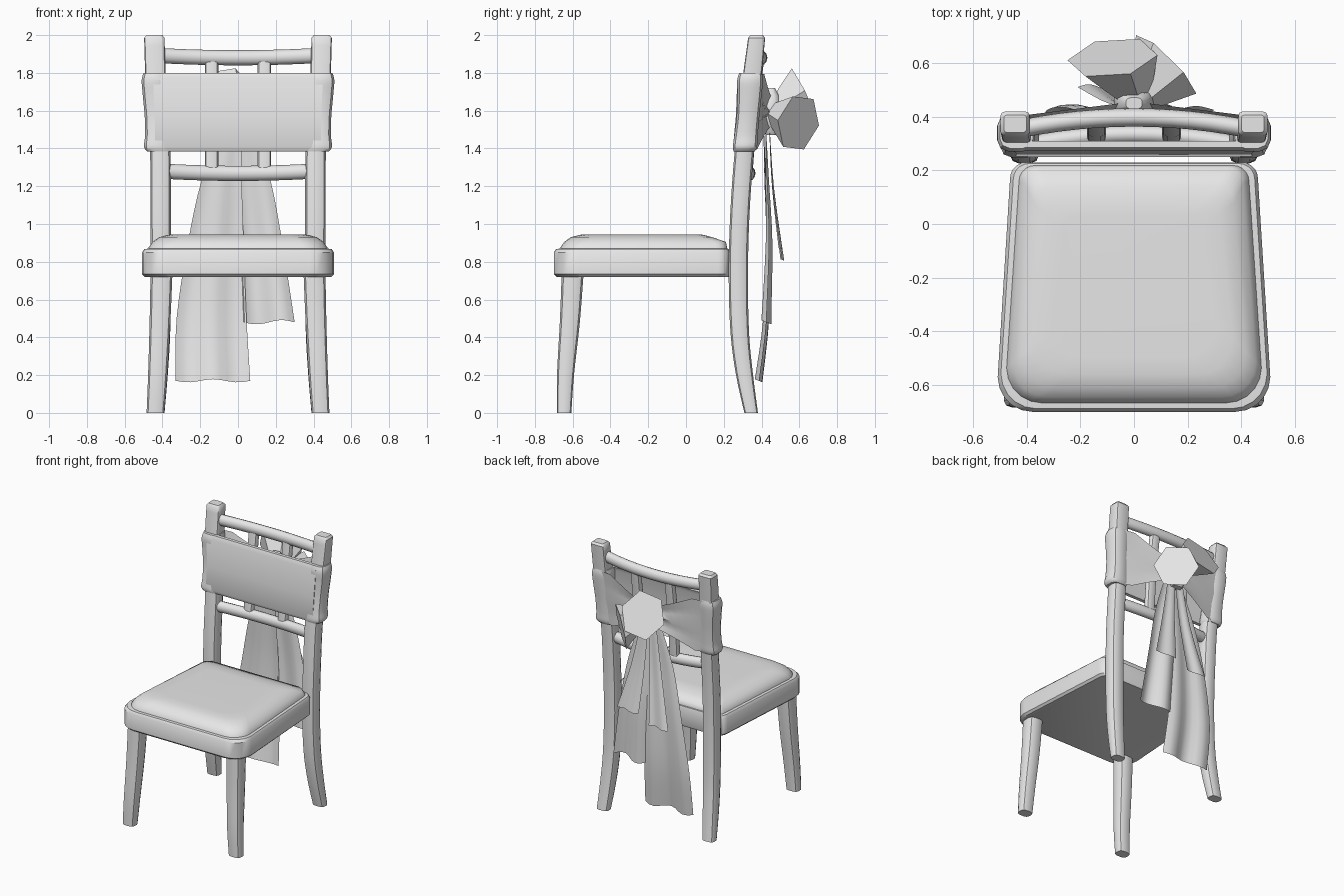
import bpy, math
from mathutils import Vector

if "Cube" in bpy.data.objects:
    bpy.data.objects.remove(bpy.data.objects["Cube"])

grey = bpy.data.materials.new("soft_grey")
grey.diffuse_color = (0.8, 0.8, 0.8, 1)
grey.use_nodes = True
grey.node_tree.nodes["Principled BSDF"].inputs["Base Color"].default_value = grey.diffuse_color


def add_mesh(name, verts, faces, angle=40):
    me = bpy.data.meshes.new(name)
    me.from_pydata([tuple(v) for v in verts], [], faces)
    me.materials.append(grey)
    ob = bpy.data.objects.new(name, me)
    bpy.context.collection.objects.link(ob)
    bpy.ops.object.select_all(action='DESELECT')
    ob.select_set(True)
    bpy.context.view_layer.objects.active = ob
    bpy.ops.object.mode_set(mode='EDIT')
    bpy.ops.mesh.select_all(action='SELECT')
    bpy.ops.mesh.normals_make_consistent(inside=False)
    bpy.ops.object.mode_set(mode='OBJECT')
    bpy.ops.object.shade_smooth_by_angle(angle=math.radians(angle))
    return ob


def loft(name, rings, angle=40, caps=True):
    """Skin a list of closed rings that share one point count."""
    n = len(rings[0])
    verts = [p for r in rings for p in r]
    faces = [(i * n + j, i * n + (j + 1) % n, (i + 1) * n + (j + 1) % n, (i + 1) * n + j)
             for i in range(len(rings) - 1) for j in range(n)]
    if caps:
        faces += [tuple(range(n)), tuple(range(len(verts) - n, len(verts)))]
    return add_mesh(name, verts, faces, angle)


def soft_square(x, y, z, hx, hy, r=0.45):
    """Square section with rounded corners."""
    pts = []
    for k, (sx, sy) in enumerate([(1, 1), (-1, 1), (-1, -1), (1, -1)]):
        for a in (0, 45, 90):
            t = math.radians(a + 90 * k)
            pts.append((x + hx * (sx * (1 - r) + r * math.cos(t)),
                        y + hy * (sy * (1 - r) + r * math.sin(t)), z))
    return pts


def spline(rows, steps=4):
    """Catmull-Rom interpolation of rows of numbers."""
    out = []
    for i in range(len(rows) - 1):
        p = [rows[max(0, min(len(rows) - 1, i + k))] for k in (-1, 0, 1, 2)]
        for s in range(steps):
            t = s / steps
            out.append([0.5 * (2 * b + (c - a) * t + (2 * a - 5 * b + 4 * c - d) * t * t
                               + (3 * b - a - 3 * c + d) * t ** 3) for a, b, c, d in zip(*p)])
    return out + [list(rows[-1])]


def ribbon(name, rows, folds=2, depth=0.015, cols=10):
    """Cloth strip; each row is left x, right x, y, z."""
    pts = spline(rows)
    verts = []
    for i, (xl, xr, y, z) in enumerate(pts):
        for j in range(cols + 1):
            u = j / cols
            w = math.sin(u * math.pi * 2 * folds) * depth * i / len(pts)
            verts.append((xl + (xr - xl) * u, y + w, z - w * 0.4))
    m = cols + 1
    faces = [(i * m + j, i * m + j + 1, (i + 1) * m + j + 1, (i + 1) * m + j)
             for i in range(len(pts) - 1) for j in range(cols)]
    return add_mesh(name, verts, faces)


# Seat outline: wider at the front, rounded corners
def seat_ring(z, inset):
    pts = []
    corners = [(0.462, 0.23, 0.06, 0), (-0.462, 0.23, 0.06, 90),
               (-0.508, -0.70, 0.13, 180), (0.508, -0.70, 0.13, 270)]
    for x, y, r, start in corners:
        sx, sy = math.copysign(1, x), math.copysign(1, y)
        by = inset * (0.35 if sy > 0 and inset < 0.06 else 1)
        cx, cy = x - sx * (r + inset), y - sy * (r + by)
        for k in range(6):
            a = math.radians(start + 18 * k)
            pts.append((cx + r * math.cos(a), cy + r * math.sin(a), z))
    return pts


loft("seat_frame", [seat_ring(z, i) for z, i in
     [(0.72, 0.015), (0.735, 0), (0.85, 0), (0.868, 0.012), (0.87, 0.04)]])
loft("seat_cushion", [seat_ring(z, i) for z, i in
     [(0.86, 0.032), (0.875, 0.034), (0.905, 0.055), (0.93, 0.09), (0.943, 0.14), (0.945, 0.2)]], 60)

# Posts, legs and band wraps for both sides: x, y, z, half width, half depth
post = [(0.435, 0.345, 0, 0.046, 0.036), (0.422, 0.31, 0.2, 0.05, 0.045),
        (0.412, 0.285, 0.42, 0.053, 0.049), (0.408, 0.277, 0.72, 0.054, 0.051),
        (0.41, 0.285, 1.05, 0.054, 0.051), (0.412, 0.31, 1.4, 0.054, 0.051),
        (0.435, 0.347, 1.75, 0.054, 0.05), (0.443, 0.374, 1.985, 0.054, 0.045)]
front = [(0.437, -0.645, 0, 0.047, 0.038), (0.425, -0.638, 0.2, 0.051, 0.045),
         (0.413, -0.615, 0.48, 0.055, 0.053), (0.405, -0.60, 0.74, 0.058, 0.058)]
wrap = [(0.42, 0.308, 1.385, 0.062, 0.056), (0.426, 0.312, 1.41, 0.072, 0.064),
        (0.426, 0.318, 1.47, 0.066, 0.062), (0.43, 0.328, 1.57, 0.064, 0.06),
        (0.438, 0.336, 1.68, 0.066, 0.064), (0.44, 0.339, 1.76, 0.07, 0.068),
        (0.438, 0.342, 1.80, 0.062, 0.06)]
for side, s in (("left", -1), ("right", 1)):
    for part, path in (("back_post", post), ("front_leg", front), ("band_wrap", wrap)):
        rings = [soft_square(s * x, y, z, hx, hy, 0.6 if part != "back_post" or z < 1.6 else 0.3)
                 for x, y, z, hx, hy in spline(path)]
        if part == "back_post":
            x, y, z, hx, hy = path[-1]
            rings.append(soft_square(s * x, y, 2.0, hx - 0.012, hy - 0.012, 0.3))
        loft(side + "_" + part, rings)


# Bowed cross rails
def rail(name, z, y_end, bow, half_len):
    rings = []
    for k in range(13):
        x = half_len * (k / 6 - 1)
        c = 1 - (x / half_len) ** 2
        rings.append([(x, y_end + bow * c + 0.034 * math.cos(t), z - 0.012 * c + 0.04 * math.sin(t))
                      for t in [math.tau * a / 12 for a in range(12)]])
    loft(name, rings)


rail("top_rail", 1.892, 0.355, 0.042, 0.42)
rail("lower_rail", 1.28, 0.292, 0.042, 0.40)

# Two upright spindles between the rails
for side, s in (("left", -1), ("right", 1)):
    loft(side + "_spindle", [soft_square(s * 0.14, y, z, 0.036, 0.024, 0.6)
                             for y, z in ((0.328, 1.26), (0.35, 1.56), (0.39, 1.87))])

# Cloth panel stretched over the front of the posts
loft("front_band", [[(x, y, z) for x, y in ((-w, f), (w, f), (w, f + 0.025), (-w, f + 0.025))]
     for z, w, f in [(1.385, 0.43, 0.262), (1.41, 0.44, 0.249), (1.57, 0.44, 0.264),
                     (1.77, 0.45, 0.272), (1.80, 0.44, 0.285)]])

# Cloth wings gathered from the wraps to the knot
for side, s in (("left", -1), ("right", 1)):
    verts, cols, rows = [], 8, 6
    for i in range(cols + 1):
        u = i / cols
        half = 0.19 * (1 - u) ** 1.3 + 0.07
        for j in range(rows + 1):
            v = j / rows * 2 - 1
            y = 0.375 + 0.07 * u + 0.025 * v * (1 - u) + 0.015 * math.cos(v * 7) * u
            verts.append((s * 0.45 * (1 - u), y, 1.595 + v * min(half, 0.2)))
    m = rows + 1
    add_mesh(side + "_back_wing", verts, [(i * m + j, i * m + j + 1, (i + 1) * m + j + 1, (i + 1) * m + j)
                                          for i in range(cols) for j in range(rows)])


# Bow loops: six-sided puffs flaring out of the knot
def bow_loop(name, centre, normal, radius, spin):
    c, n = Vector(centre), Vector(normal).normalized()
    u = n.cross(Vector((0, 0, 1))).normalized()
    w = u.cross(n)
    knot = Vector((0.01, 0.45, 1.59))
    rings = []
    for p, r in ((knot, 0.045), (knot.lerp(c, 0.55), radius * 0.68), (c, radius)):
        rings.append([p + r * (u * math.cos(a) + w * math.sin(a))
                      for a in [math.radians(spin + 60 * k) for k in range(6)]])
    loft(name, rings, 25)


bow_loop("left_bow_loop", (-0.08, 0.62, 1.68), (-0.12, 0.9, 0.43), 0.17, 10)
bow_loop("right_bow_loop", (0.12, 0.595, 1.535), (0.7, 0.7, -0.18), 0.157, 5)
loft("bow_knot", [soft_square(0.0, 0.45, z, h, h * 0.7, 0.6)
                  for z, h in ((1.47, 0.04), (1.52, 0.065), (1.6, 0.075), (1.68, 0.06), (1.72, 0.03))])

# Hanging tails
ribbon("long_tail", [(-0.07, 0.02, 0.41, 1.55), (-0.19, 0.02, 0.42, 1.24), (-0.265, 0.03, 0.435, 0.9),
                     (-0.325, 0.045, 0.425, 0.5), (-0.33, 0.065, 0.385, 0.17)], 1.5, 0.022)
ribbon("middle_tail", [(-0.02, 0.07, 0.42, 1.55), (0.0, 0.17, 0.43, 1.24), (0.015, 0.235, 0.44, 0.9),
                       (0.03, 0.30, 0.425, 0.48)], 1, 0.03)
ribbon("left_short_tail", [(-0.06, 0.0, 0.44, 1.55), (-0.12, -0.02, 0.46, 1.2),
                           (-0.21, -0.05, 0.51, 0.81)], 1, 0.012)
ribbon("right_short_tail", [(0.0, 0.06, 0.44, 1.55), (0.02, 0.13, 0.46, 1.2),
                            (0.04, 0.22, 0.50, 0.87)], 1, 0.012)
